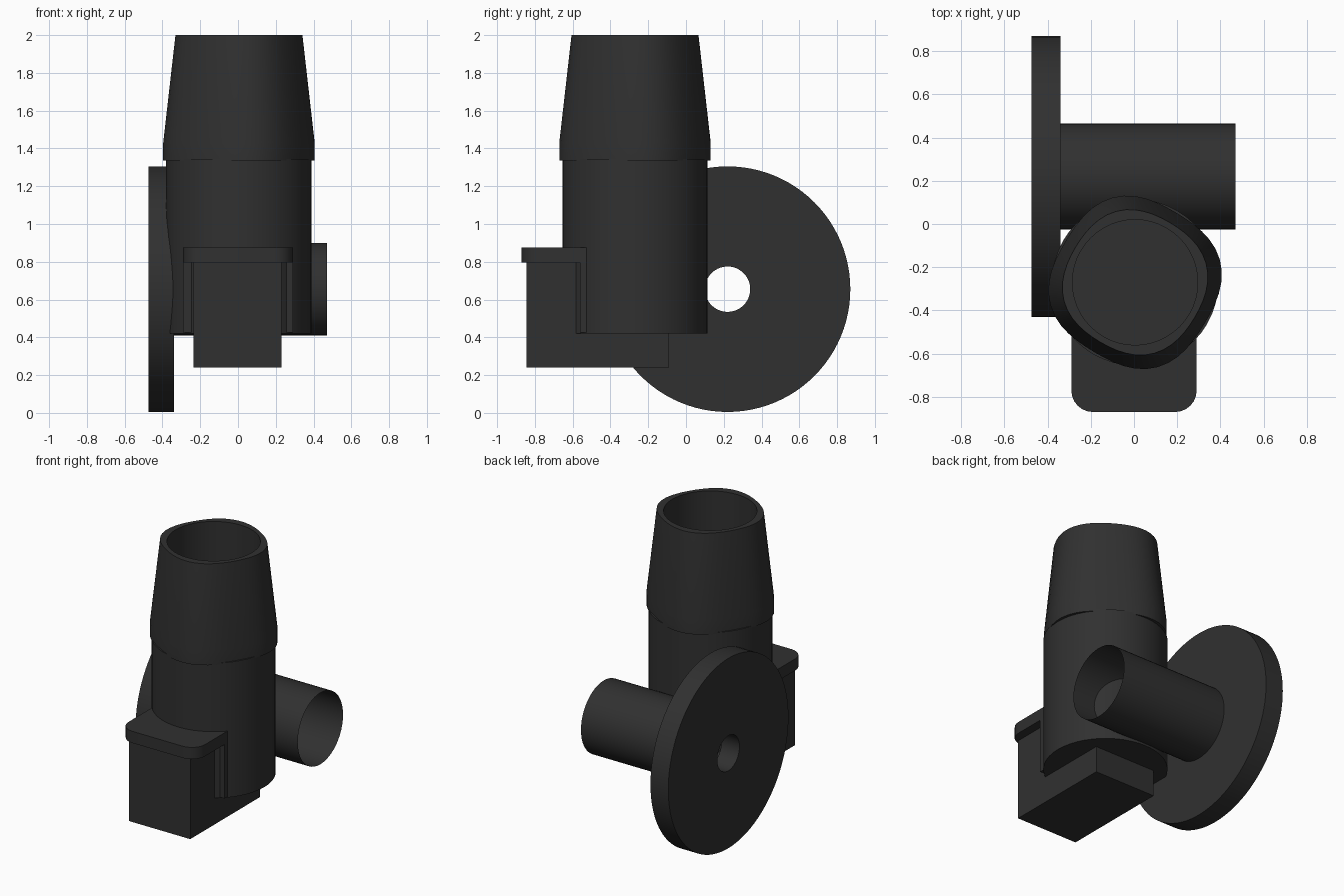
import bpy, bmesh, math
from mathutils import Matrix

if "Cube" in bpy.data.objects:
    bpy.data.objects.remove(bpy.data.objects["Cube"])

CY = -0.27                       # body axis in y
AY, AZ = 0.22, 0.655             # wheel and tube axis (along x)

mat = bpy.data.materials.new("dark_grey")
mat.diffuse_color = (0.03, 0.03, 0.03, 1)
mat.use_nodes = True
mat.node_tree.nodes["Principled BSDF"].inputs["Base Color"].default_value = mat.diffuse_color


def finish(name, bm, smooth=True):
    bmesh.ops.recalc_face_normals(bm, faces=bm.faces)
    me = bpy.data.meshes.new(name)
    bm.to_mesh(me)
    bm.free()
    ob = bpy.data.objects.new(name, me)
    bpy.context.collection.objects.link(ob)
    me.materials.append(mat)
    if smooth:
        bpy.ops.object.select_all(action='DESELECT')
        ob.select_set(True)
        bpy.context.view_layer.objects.active = ob
        bpy.ops.object.shade_smooth_by_angle(angle=math.radians(30))
    return ob


def loft(name, sections, n=48, cap_start=False, cap_end=False, closed=False, place=None):
    """Skin rings of (radius, height, squareness) around z, then place them."""
    bm = bmesh.new()
    rings = []
    for r, z, sq in sections:
        ring = []
        for i in range(n):
            a = 2 * math.pi * i / n
            rr = r + sq * math.cos(4 * (a - math.radians(14)))
            ring.append(bm.verts.new((rr * math.cos(a), rr * math.sin(a), z)))
        rings.append(ring)
    pairs = list(zip(rings, rings[1:]))
    if closed:
        pairs.append((rings[-1], rings[0]))
    for lo, hi in pairs:
        for i in range(n):
            j = (i + 1) % n
            bm.faces.new((lo[i], lo[j], hi[j], hi[i]))
    if cap_start:
        bm.faces.new(rings[0])
    if cap_end:
        bm.faces.new(rings[-1])
    bm.transform(place)
    return finish(name, bm)


def box(name, x, y, z, corner=0):
    """Box from ranges, optionally with rounded vertical corners."""
    bm = bmesh.new()
    bmesh.ops.create_cube(bm, size=1)
    for v in bm.verts:
        for k, (lo, hi) in enumerate((x, y, z)):
            v.co[k] = lo if v.co[k] < 0 else hi
    if corner:
        front = [e for e in bm.edges
                 if abs(e.verts[0].co.z - e.verts[1].co.z) > 1e-4
                 and e.verts[0].co.y < y[0] + 1e-4]
        bmesh.ops.bevel(bm, geom=front, offset=corner, segments=6,
                        affect='EDGES', profile=0.5)
    return finish(name, bm, corner > 0)


upright = Matrix.Translation((0.005, CY, 0))
sideways = Matrix.Translation((0, AY, AZ)) @ Matrix.Rotation(math.pi / 2, 4, 'Y')

# Main barrel and the tapered, hollow, slightly squared collar above it
loft("barrel", [(0.385, 0.42, 0), (0.385, 1.345, 0)], cap_start=True, cap_end=True, place=upright)
loft("tapered_collar",
     [(0.29, 1.34, 0), (0.39, 1.335, 0.016), (0.39, 1.43, 0.016),
      (0.33, 2.0, 0.01), (0.29, 2.0, 0)], closed=True, place=upright)

# Side wheel with its centre hole, and the open tube beside it
loft("wheel", [(0.12, -0.475, 0), (0.65, -0.475, 0), (0.65, -0.34, 0), (0.12, -0.34, 0)],
     n=96, closed=True, place=sideways)
loft("open_tube", [(0.245, -0.34, 0), (0.245, 0.47, 0)], place=sideways)

# Front housing: main block, rounded lid and the wider block joining the barrel
box("housing", (-0.235, 0.23), (-0.845, -0.09), (0.24, 0.80))
box("housing_lid", (-0.29, 0.29), (-0.87, -0.30), (0.795, 0.875), corner=0.1)
box("joining_block", (-0.29, 0.29), (-0.56, -0.30), (0.425, 0.80))
